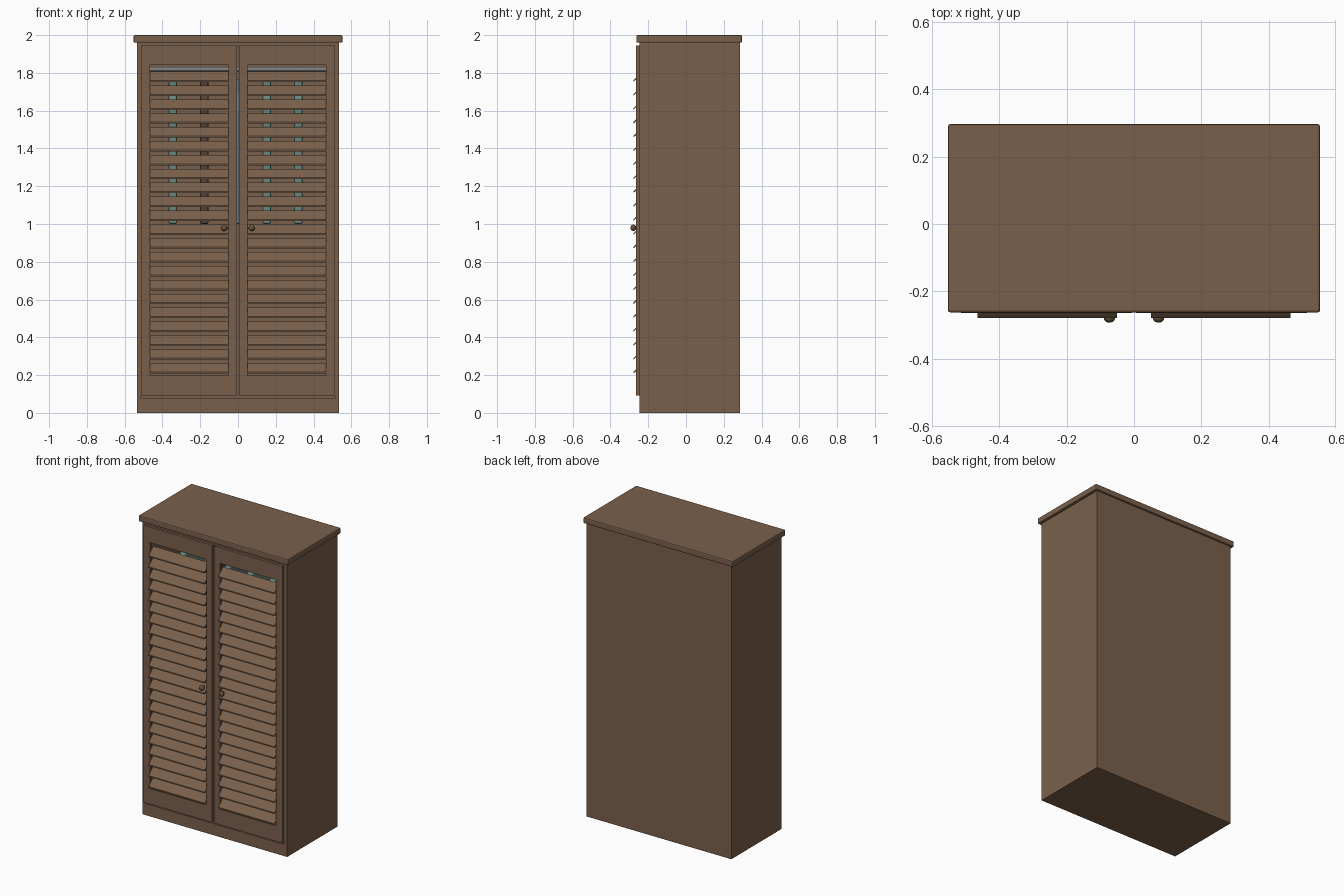
import bpy, bmesh, math
from mathutils import Matrix, Vector

cube = bpy.data.objects.get("Cube")
if cube:
    bpy.data.objects.remove(cube, do_unlink=True)


def material(name, color):
    m = bpy.data.materials.new(name)
    m.use_nodes = True
    m.diffuse_color = (*color, 1)
    m.node_tree.nodes["Principled BSDF"].inputs["Base Color"].default_value = (*color, 1)
    return m


wood = material("brown wood", (0.195, 0.118, 0.071))
brass = material("dark brass", (0.14, 0.085, 0.035))
teal = material("teal cloth", (0.13, 0.25, 0.22))
blue = material("blue grey cloth", (0.12, 0.2, 0.24))
brown = material("dark brown cloth", (0.09, 0.055, 0.035))
steel = material("grey metal", (0.25, 0.25, 0.25))


def finish(name, bm, mat, bevel=0.0, smooth=False):
    bmesh.ops.recalc_face_normals(bm, faces=bm.faces)
    mesh = bpy.data.meshes.new(name)
    bm.to_mesh(mesh)
    bm.free()
    mesh.materials.append(mat)
    for p in mesh.polygons:
        p.use_smooth = smooth
    ob = bpy.data.objects.new(name, mesh)
    bpy.context.collection.objects.link(ob)
    if bevel:
        mod = ob.modifiers.new("edge", 'BEVEL')
        mod.width = bevel
        mod.segments = 2
    return ob


def box(name, lo, hi, mat=wood, bevel=0.0):
    lo, hi = Vector(lo), Vector(hi)
    bm = bmesh.new()
    bmesh.ops.create_cube(bm, size=1, matrix=Matrix.Translation((lo + hi) / 2)
                          @ Matrix.Diagonal((*(hi - lo), 1)))
    return finish(name, bm, mat, bevel)


def rod(name, centre, radius, length, axis, mat):
    bm = bmesh.new()
    turn = Vector((0, 0, 1)).rotation_difference(Vector(axis)).to_matrix().to_4x4()
    bmesh.ops.create_cone(bm, cap_ends=True, segments=16, radius1=radius, radius2=radius,
                          depth=length, matrix=Matrix.Translation(centre) @ turn)
    return finish(name, bm, mat)


# Case
W, FRONT, BACK, TOP = 0.535, -0.245, 0.285, 1.96
T = 0.022
for side, s in (("left", 1), ("right", -1)):
    xs = sorted((s * W, s * (W - T)))
    box(side + "_side_panel", (xs[0], FRONT, 0), (xs[1], BACK, TOP))
box("back_panel", (-W + T, BACK - T, 0), (W - T, BACK, TOP))
box("plinth", (-W + T, FRONT, 0), (W - T, BACK - T, 0.077))
box("ceiling_panel", (-W + T, FRONT, TOP - T), (W - T, BACK - T, TOP))
box("top_board", (-0.553, -0.263, TOP), (0.553, 0.297, 2.0), bevel=0.007)

# Doors: framed panel with an opening, tilted slats and a knob
Z0, Z1 = 0.197, 1.841
SLATS, PITCH = 22, 0.0735


def door(side, s):
    xs = [0.006, 0.05, 0.466, 0.514]
    zs = [0.093, Z0, Z1, 1.945]
    bm = bmesh.new()
    grid = [[bm.verts.new((s * x, -0.264, z)) for z in zs] for x in xs]
    for i in range(3):
        for j in range(3):
            if (i, j) != (1, 1):
                bm.faces.new((grid[i][j], grid[i + 1][j], grid[i + 1][j + 1], grid[i][j + 1]))
    ext = bmesh.ops.extrude_face_region(bm, geom=bm.faces[:], use_keep_orig=True)
    moved = [g for g in ext["geom"] if isinstance(g, bmesh.types.BMVert)]
    bmesh.ops.translate(bm, verts=moved, vec=(0, 0.017, 0))
    finish(side + "_door_frame", bm, wood)

    # Slats lean outwards at the bottom
    bm = bmesh.new()
    for k in range(SLATS):
        z = 0.208 + k * PITCH
        profile = [(-0.279, z), (-0.279, z + 0.008), (-0.232, z + 0.055), (-0.226, z + 0.049)]
        ends = [[bm.verts.new((s * x, y, h)) for y, h in profile] for x in (0.051, 0.465)]
        bm.faces.new(ends[0])
        bm.faces.new(ends[1])
        for i in range(4):
            j = (i + 1) % 4
            bm.faces.new((ends[0][i], ends[0][j], ends[1][j], ends[1][i]))
    finish(side + "_door_slats", bm, wood)

    rod(side + "_knob_stem", (s * 0.073, -0.268, 0.98), 0.009, 0.016, (0, 1, 0), brass)
    bm = bmesh.new()
    bmesh.ops.create_uvsphere(bm, u_segments=20, v_segments=12, radius=0.017,
                              matrix=Matrix.Translation((s * 0.073, -0.279, 0.98))
                              @ Matrix.Diagonal((1, 0.85, 1, 1)))
    finish(side + "_knob", bm, brass, smooth=True)


door("left", 1)
door("right", -1)

# Hanging rail and garments
MID = 0.01
rod("hanging_rail", (0, MID, 1.82), 0.012, 2 * (W - T), (1, 0, 0), steel)
half = [(0.03, 1.765), (0.07, 1.75), (0.19, 1.69), (0.215, 1.6), (0.2, 1.0)]
outline = half + [(-y, z) for y, z in reversed(half)]
for n, cloth in enumerate((teal, brown, blue, teal, teal)):
    x = -0.345 + n * 0.166
    bm = bmesh.new()
    face = bm.faces.new([bm.verts.new((x - 0.022, MID + y, z)) for y, z in outline])
    ext = bmesh.ops.extrude_face_region(bm, geom=[face], use_keep_orig=True)
    moved = [g for g in ext["geom"] if isinstance(g, bmesh.types.BMVert)]
    bmesh.ops.translate(bm, verts=moved, vec=(0.044, 0, 0))
    finish("garment_%d" % (n + 1), bm, cloth, bevel=0.008)
    rod("hanger_hook_%d" % (n + 1), (x, MID, 1.795), 0.004, 0.07, (0, 0, 1), steel)
